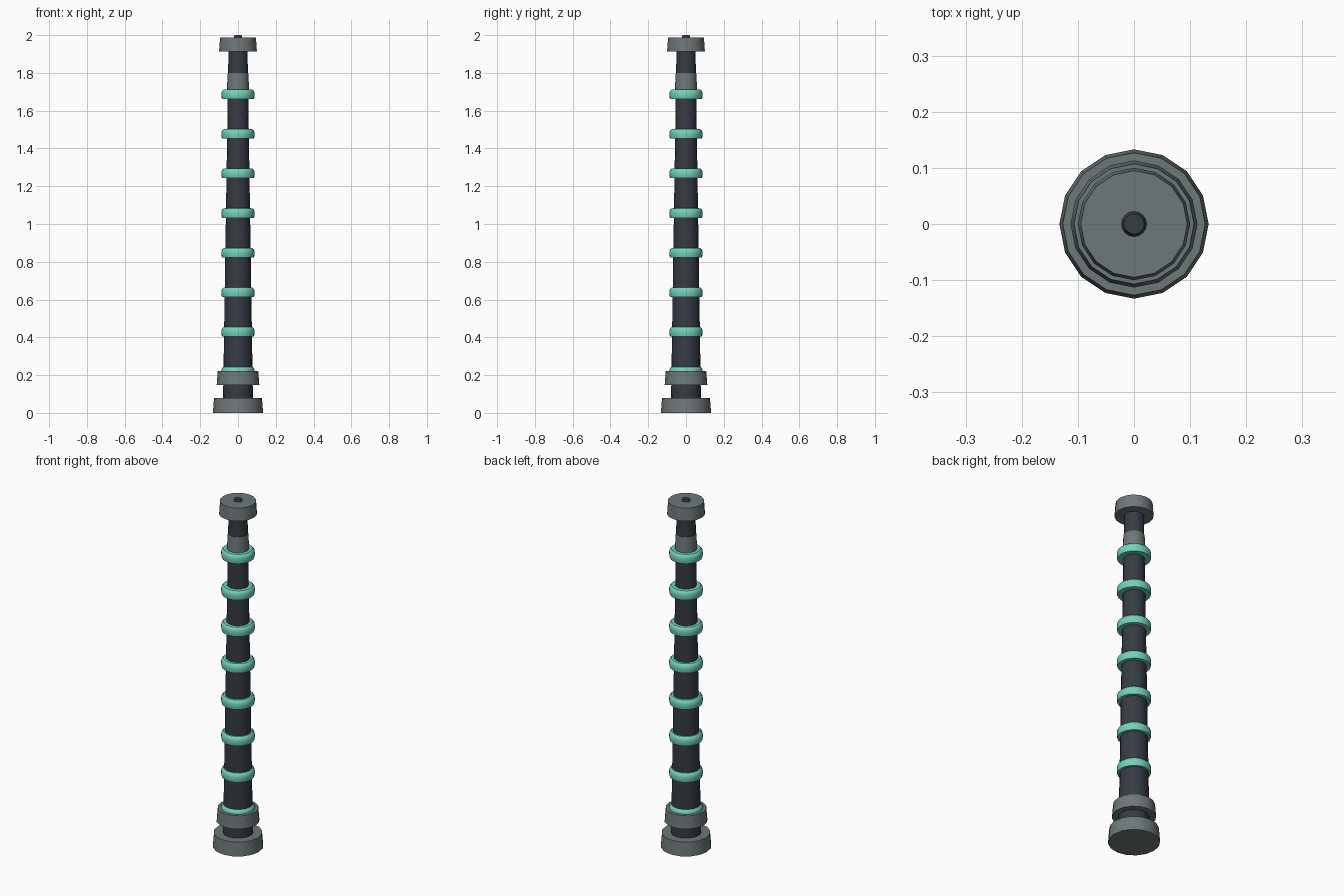
import bpy
import bmesh
from math import cos, sin, tau, radians

cube = bpy.data.objects.get("Cube")
if cube:
    bpy.data.objects.remove(cube, do_unlink=True)


def material(name, color):
    m = bpy.data.materials.new(name)
    m.use_nodes = True
    m.diffuse_color = (*color, 1)
    m.node_tree.nodes["Principled BSDF"].inputs["Base Color"].default_value = (*color, 1)
    return m


grey = material("stone grey", (0.155, 0.19, 0.19))
dark = material("dark slate", (0.037, 0.045, 0.058))
teal = material("teal glow", (0.17, 0.64, 0.49))


def lathe(name, profile, mat, sides=16):
    """Solid of revolution around z from (radius, height) points, bottom to top."""
    bm = bmesh.new()
    rings = [[bm.verts.new((r * cos(tau * i / sides), r * sin(tau * i / sides), z))
              for i in range(sides)] for r, z in profile]
    for low, high in zip(rings, rings[1:]):
        for i in range(sides):
            j = (i + 1) % sides
            bm.faces.new((low[i], low[j], high[j], high[i]))
    bm.faces.new(rings[0][::-1])
    bm.faces.new(rings[-1])
    mesh = bpy.data.meshes.new(name)
    bm.to_mesh(mesh)
    bm.free()
    mesh.materials.append(mat)
    obj = bpy.data.objects.new(name, mesh)
    bpy.context.collection.objects.link(obj)
    bpy.ops.object.select_all(action="DESELECT")
    obj.select_set(True)
    bpy.context.view_layer.objects.active = obj
    bpy.ops.object.shade_smooth_by_angle(angle=radians(35))
    return obj


# Tapered pole through the whole height
lathe("pole", [(0.08, 0.02), (0.05, 1.95)], dark)

# Foot, collars and cap
lathe("foot", [(0.133, 0), (0.127, 0.08)], grey)
lathe("lower_collar", [(0.113, 0.148), (0.107, 0.222)], grey)
lathe("upper_collar", [(0.06, 1.70), (0.054, 1.80)], grey)
lathe("cap", [(0.1, 1.914), (0.095, 1.987)], grey)
lathe("tip", [(0.025, 1.98), (0.018, 2.0)], dark)

# Evenly spaced glowing rings with rounded upper edges
for n in range(8):
    z = 0.22 + 0.2097 * n
    lathe(f"ring_{n + 1}",
          [(0.085, z - 0.026), (0.088, z - 0.01), (0.088, z + 0.006),
           (0.084, z + 0.017), (0.076, z + 0.024), (0.065, z + 0.025)], teal, 24)
